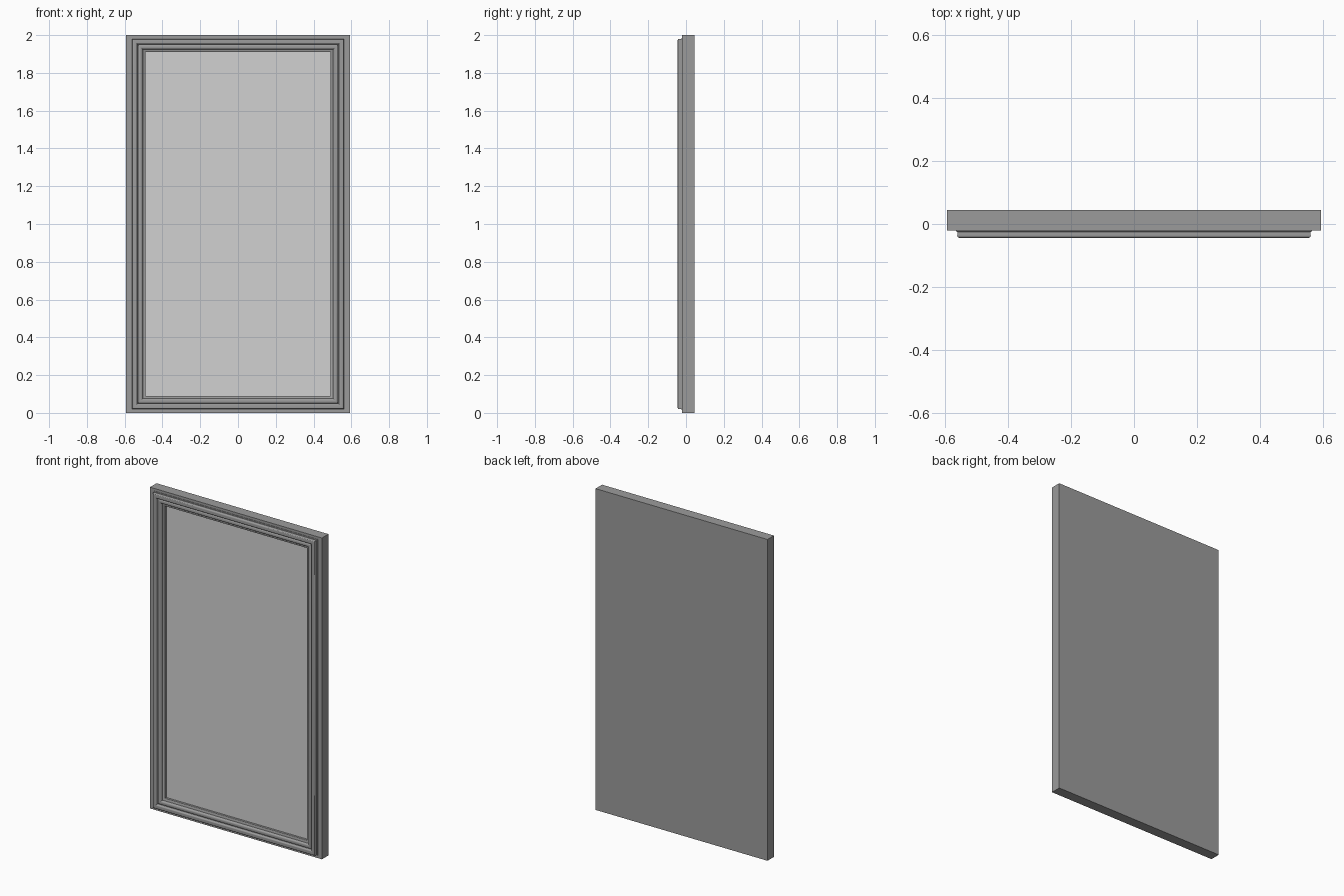
import bpy, bmesh, math

old = bpy.data.objects.get("Cube")
if old:
    bpy.data.objects.remove(old, do_unlink=True)


def material(name, value):
    mat = bpy.data.materials.new(name)
    mat.use_nodes = True
    colour = (value, value, value, 1)
    mat.diffuse_color = colour
    mat.node_tree.nodes["Principled BSDF"].inputs["Base Color"].default_value = colour
    return mat


frame_grey = material("frame grey", 0.33)
panel_grey = material("pale panel grey", 0.64)
MID = 1.0  # height of the centre


def nested_rectangles(name, rings, mat, caps):
    """Bridge rectangles given as (half width, half height, y)."""
    bm = bmesh.new()
    loops = [[bm.verts.new((sx * w, y, MID + sz * h))
              for sx, sz in ((-1, -1), (1, -1), (1, 1), (-1, 1))]
             for w, h, y in rings]
    pairs = list(zip(loops, loops[1:]))
    if not caps:
        pairs.append((loops[-1], loops[0]))
    for a, b in pairs:
        for i in range(4):
            j = (i + 1) % 4
            bm.faces.new((a[i], a[j], b[j], b[i]))
    if caps:
        bm.faces.new(loops[0])
        bm.faces.new(loops[-1])
    bmesh.ops.recalc_face_normals(bm, faces=bm.faces)
    mesh = bpy.data.meshes.new(name)
    bm.to_mesh(mesh)
    bm.free()
    mesh.materials.append(mat)
    obj = bpy.data.objects.new(name, mesh)
    bpy.context.collection.objects.link(obj)
    bpy.ops.object.select_all(action="DESELECT")
    obj.select_set(True)
    bpy.context.view_layer.objects.active = obj
    bpy.ops.object.shade_smooth_by_angle(angle=math.radians(35))
    return obj


def arc(cx, cy, rx, ry, start, end, steps=6):
    """Points along an elliptical bead, as (inset, y)."""
    points = []
    for i in range(steps + 1):
        t = math.radians(start + (end - start) * i / steps)
        points.append((cx + rx * math.cos(t), cy - ry * math.sin(t)))
    return points


# Backing slab with a shallow pocket in the front
W, H, DEPTH, FRONT = 0.592, 1.0, 0.044, -0.02
IN_W, IN_H = 0.49, 0.91
nested_rectangles("backing_slab", [
    (W, H, DEPTH), (W, H, FRONT), (IN_W, IN_H, FRONT), (IN_W, IN_H, 0.0),
], frame_grey, True)

# Moulding: outer step, large bead, groove, small bead, inner lip
OUT_W, OUT_H = 0.564, 0.984
profile = [(0, FRONT + 0.002), (0, -0.023), (0.005, -0.025)]
profile += arc(0.012, -0.036, 0.008, 0.008, 180, 90)
profile += arc(0.024, -0.036, 0.007, 0.008, 90, 0)
profile += [(0.033, -0.031)]
profile += arc(0.046, -0.029, 0.012, 0.008, 170, 10)
profile += [(0.061, -0.025), (0.071, -0.022), (0.0745, -0.018), (0.0745, FRONT + 0.004)]
nested_rectangles("moulding", [(OUT_W - d, OUT_H - d, y) for d, y in profile],
                  frame_grey, False)

# Pale panel set inside the frame
nested_rectangles("inset_panel", [
    (IN_W + 0.002, IN_H + 0.002, -0.005), (IN_W + 0.002, IN_H + 0.002, 0.004),
], panel_grey, True)
